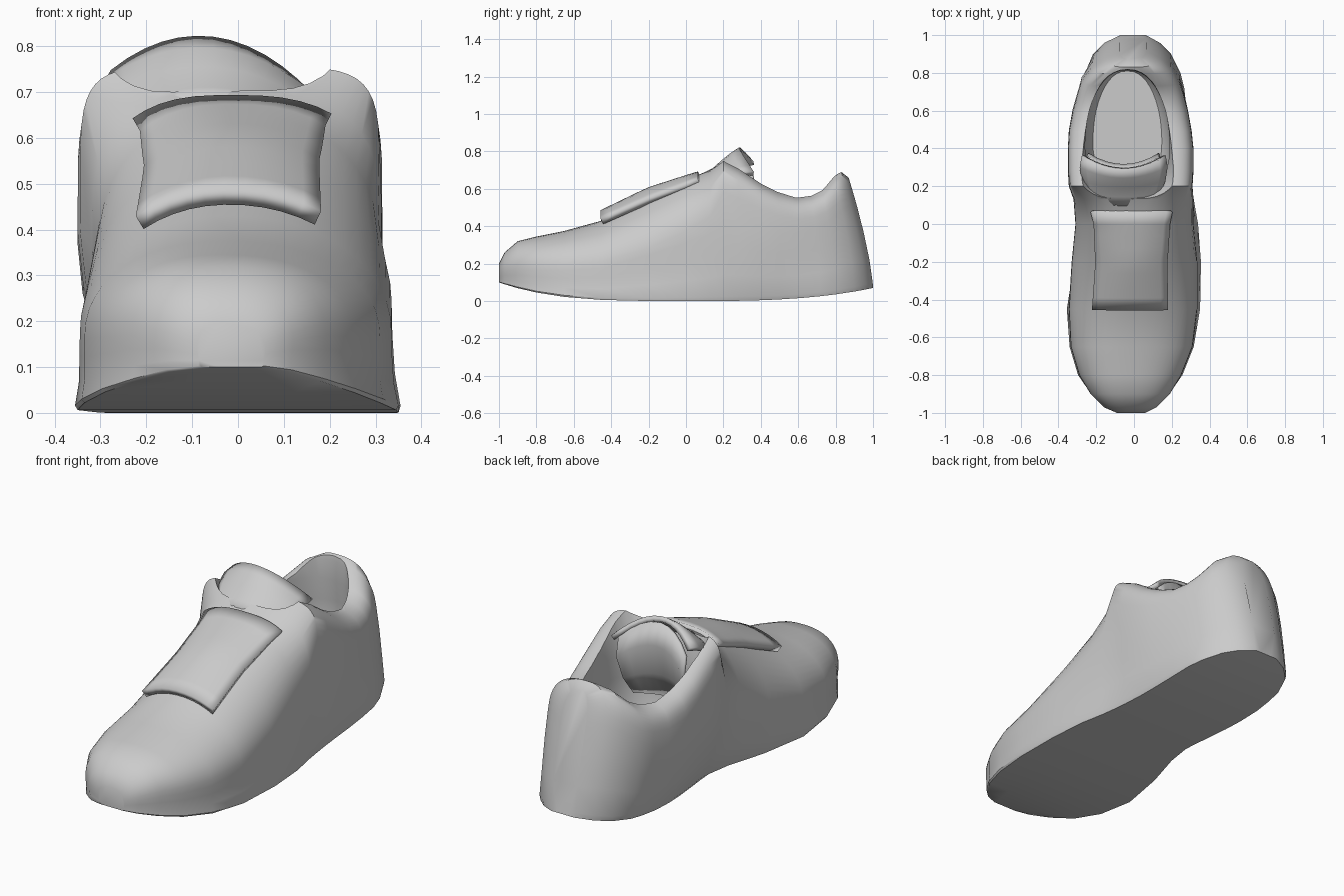
import bpy, bmesh, math

cube = bpy.data.objects.get("Cube")
if cube:
    bpy.data.objects.remove(cube, do_unlink=True)

grey = bpy.data.materials.new("plain grey")
grey.use_nodes = True
grey.diffuse_color = (0.6, 0.6, 0.6, 1)
grey.node_tree.nodes["Principled BSDF"].inputs["Base Color"].default_value = (0.6, 0.6, 0.6, 1)

# Key sections: y, sole right x, sole left x, belly right x, belly left x, top z
KEYS = [
    (-1.00, -.08, .05, -.09, .06, .20),
    (-0.97, -.15, .11, -.16, .12, .26),
    (-0.90, -.22, .18, -.23, .19, .32),
    (-0.80, -.29, .25, -.29, .25, .345),
    (-0.65, -.335, .31, -.335, .31, .375),
    (-0.45, -.35, .345, -.345, .335, .43),
    (-0.20, -.30, .35, -.33, .335, .57),
    (0.00, -.24, .335, -.31, .315, .65),
    (0.13, -.22, .31, -.32, .315, .70),
    (0.20, -.225, .30, -.345, .31, .755),
    (0.28, -.235, .29, -.35, .315, .715),
    (0.40, -.25, .28, -.35, .315, .635),
    (0.50, -.26, .275, -.345, .305, .59),
    (0.62, -.265, .268, -.325, .285, .56),
    (0.72, -.26, .26, -.30, .262, .57),
    (0.80, -.25, .24, -.28, .24, .60),
    (0.90, -.21, .19, -.22, .195, .67),
    (0.96, -.15, .13, -.155, .14, .69),
    (1.00, -.07, .06, -.075, .065, .66),
]
ARC = 24


def complete(key):
    """Add the toe spring, belly height and squareness of a section."""
    y, top = key[0], key[5]
    bottom = .1 * abs(y) ** 3.5 if y < 0 else .07 * y ** 3
    belly = bottom + (top - bottom) * max(.4, .48 + .25 * y)
    square = 1.8 - .6 * min(y, 0) + 6 * max(y + .1, 0) if y < .17 else 7 - 4.5 * y
    return (*key, bottom, belly, square)


SECTIONS = [complete(k) for k in KEYS]


def section_at(y):
    for a, b in zip(SECTIONS, SECTIONS[1:]):
        if y <= b[0]:
            t = (y - a[0]) / (b[0] - a[0])
            return [p + (q - p) * t for p, q in zip(a, b)]


def lean(y, z):
    """Curve the heel forward as it rises."""
    k = min(max((y - .45) / .55, 0), 1)
    return y - .14 * k * (max(z - .07, 0) / .62) ** 1.4


def arch(s, t, lift=0):
    """Point on the upper arch of a section, t from 0 (right) to 1 (left)."""
    y, _, _, right, left, top, _, belly, square = s
    mid = (right + left) / 2 - .015
    c, sn = math.cos(math.pi * t), max(math.sin(math.pi * t), 0)
    x = mid + ((right if c > 0 else left) - mid) * abs(c) ** (2 / square)
    z = belly + (top - belly) * sn ** (2 / square) + lift * sn
    return (x, lean(y, z), z)


def outline(s):
    """Closed ring of one section: right wall, arch, left wall, sole."""
    y, sole_r, sole_l, right, left, _, bottom, belly, _ = s

    def wall(a, b):
        pts = []
        for t in (0, .06, .35, .7):
            z = bottom + (belly - bottom) * t
            lip = .006 if t == .06 else 0
            pts.append((a + (b - a) * math.sin(t * math.pi / 2) + math.copysign(lip, a), lean(y, z), z))
        return pts

    over = [arch(s, i / ARC) for i in range(ARC + 1)]
    sole = [(sole_l * .5, y, bottom), (sole_r * .5, y, bottom)]
    return wall(sole_r, right) + over + wall(sole_l, left)[::-1] + sole


def skin(name, rows, solid=False):
    """Skin point rows into one object; solid closes the rings and ends."""
    bm = bmesh.new()
    vs = [[bm.verts.new(p) for p in r] for r in rows]
    n = len(rows[0])
    for a, b in zip(vs, vs[1:]):
        for i in range(n if solid else n - 1):
            j = (i + 1) % n
            bm.faces.new((a[i], a[j], b[j], b[i]))
    if solid:
        bm.faces.new(vs[0])
        bm.faces.new(vs[-1])
    bmesh.ops.recalc_face_normals(bm, faces=bm.faces)
    me = bpy.data.meshes.new(name)
    bm.to_mesh(me)
    bm.free()
    me.materials.append(grey)
    ob = bpy.data.objects.new(name, me)
    bpy.context.collection.objects.link(ob)
    return ob


def activate(ob):
    bpy.ops.object.select_all(action='DESELECT')
    ob.select_set(True)
    bpy.context.view_layer.objects.active = ob


def smooth(ob):
    activate(ob)
    bpy.ops.object.shade_smooth_by_angle(angle=math.radians(40))


def plate(name, rows, thickness):
    ob = skin(name, rows)
    m = ob.modifiers.new("thickness", 'SOLIDIFY')
    m.thickness = thickness
    m.offset = 0
    smooth(ob)


# Shoe body with sole, vamp, side walls and heel
body = skin("shoe_body", [outline(s) for s in SECTIONS], solid=True)

# Foot opening: egg-shaped cutter, squarer and wider between the front flaps
rows = []
for z, cy, ry, rx in ((.17, .50, .31, .18), (.22, .50, .34, .21), (.45, .49, .335, .225),
                      (.56, .49, .325, .22), (.66, .48, .335, .235), (.78, .47, .36, .265), (1, .47, .37, .27)):
    row = []
    for i in range(40):
        c, s = math.cos(math.tau * i / 40), math.sin(math.tau * i / 40)
        power = .85 if s > 0 else .85 - .4 * min(max((z - .45) / .3, 0), 1)
        x = math.copysign(abs(c) ** power, c) * rx * (1 - .16 * s)
        row.append((x - .035, cy + math.copysign(abs(s) ** .9, s) * ry, z))
    rows.append(row)
cutter = skin("opening_cutter", rows, solid=True)
cutter.hide_render = True
cut = body.modifiers.new("opening", 'BOOLEAN')
cut.object = cutter
cut.operation = 'DIFFERENCE'
cut.solver = 'EXACT'
activate(body)
bpy.ops.object.modifier_apply(modifier="opening")
bpy.data.objects.remove(cutter, do_unlink=True)
smooth(body)

# Throat panel: raised front lip that sinks into the body towards the tongue
rows = []
for k in range(9):
    s = section_at(-.45 + .065 * k)
    rows.append([arch(s, .3 + .38 * i / 10, .04 * (1 - k / 8)) for i in range(11)])
plate("throat_panel", rows, .035)

# Tongue: arched plate rising out of the throat (y, z, half width)
rows = []
for k, (y, z, w) in enumerate(((.10, .675, .15), (.15, .70, .19), (.20, .745, .215),
                               (.25, .785, .225), (.29, .81, .215))):
    rows.append([(-.055 + w * u, y + .018 * k * u * u, z - (.04 + .015 * k) * u * u - .007 * k * u)
                 for u in [i / 6 - 1 for i in range(13)]])
plate("tongue", rows, .025)

# Tongue lining running down into the shoe (y, z, half width, droop)
rows = [[(-.055 + w * u, y + .06 * u * u, z - d * u * u) for u in [i / 4 - 1 for i in range(9)]]
        for y, z, w, d in ((.29, .79, .19, .1), (.31, .68, .19, .08), (.27, .52, .18, .04), (.2, .38, .17, 0))]
plate("tongue_lining", rows, .015)
